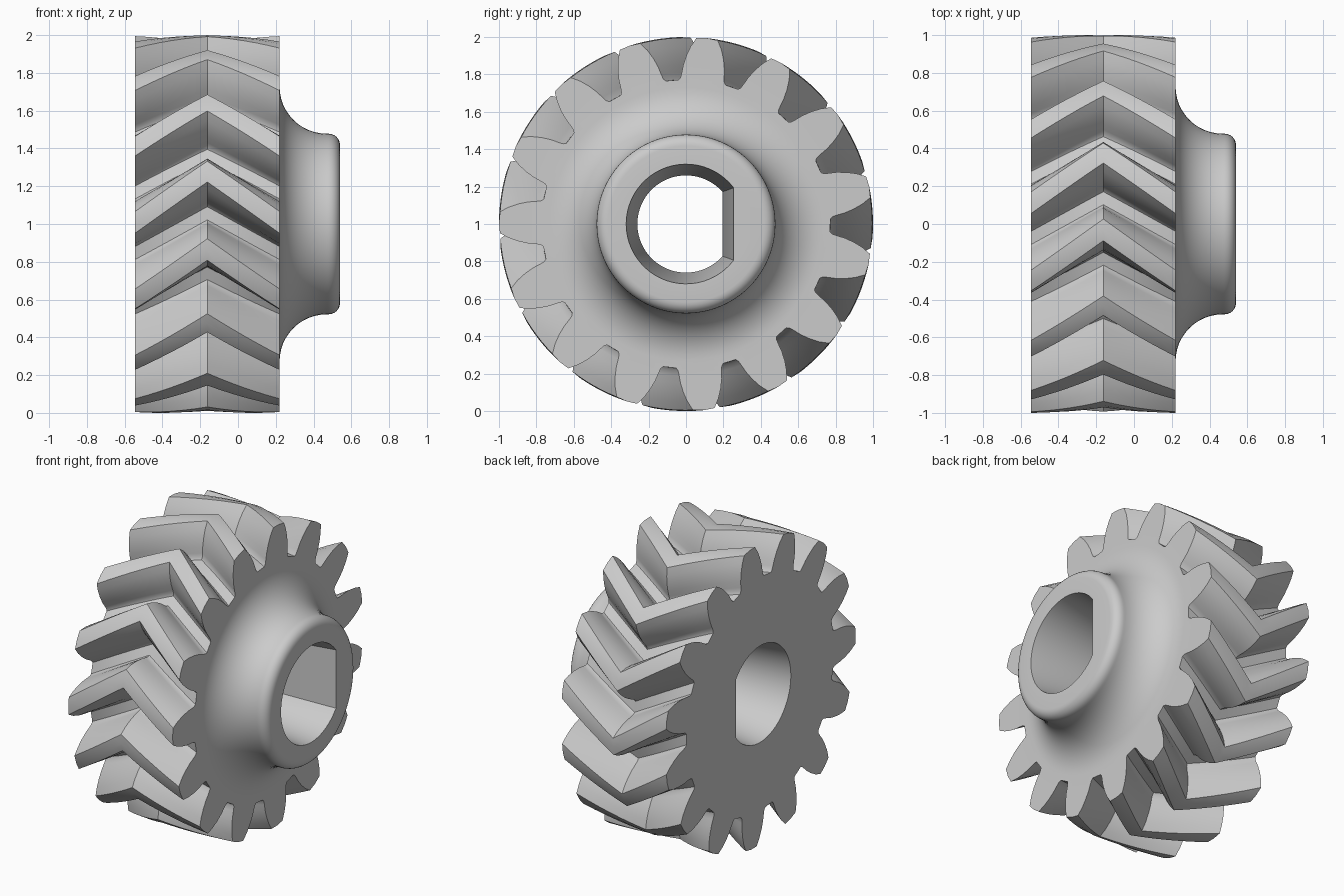
import bpy, bmesh
from math import sin, cos, acos, pi, radians

cube = bpy.data.objects.get("Cube")
if cube:
    bpy.data.objects.remove(cube)

TEETH = 15
PHASE = 11.5              # angle of the first tooth on the end faces, degrees
TWIST = 15.7              # how far the chevron peak leads the end faces
X_BACK, X_FRONT, X_HUB = -0.545, 0.22, 0.54
X_MID = (X_BACK + X_FRONT) / 2
AXIS_Z = 1.0

bm = bmesh.new()


def ring(points):
    return [bm.verts.new(p) for p in points]


def polar(x, radius, angle):
    return (x, radius * cos(angle), AXIS_Z + radius * sin(angle))


def loft(rings):
    for a, b in zip(rings, rings[1:]):
        n = len(a)
        for i in range(n):
            j = (i + 1) % n
            bm.faces.new((a[i], a[j], b[j], b[i]))


def cap(outer, inner):
    """Fill the flat face between two closed loops."""
    edges = [bm.edges.get((r[i - 1], r[i])) for r in (outer, inner) for i in range(len(r))]
    bmesh.ops.triangle_fill(bm, use_beauty=True, use_dissolve=False, edges=edges)


# Tooth outline: (half angle in degrees, radius) from root to tip
flank = [(9.4, 0.772), (8.6, 0.785), (8.1, 0.81), (7.5, 0.85),
         (6.4, 0.90), (5.0, 0.95), (3.3, 0.996)]
tooth = [(-a, r) for a, r in flank] + [(0, 1.0)] + [(a, r) for a, r in reversed(flank)]


def tooth_ring(x):
    lead = TWIST * (1 - abs(x - X_MID) / (X_FRONT - X_MID))
    return ring(polar(x, r, radians(PHASE - lead + k * 360 / TEETH + a))
                for k in range(TEETH) for a, r in tooth)


# Herringbone rim
STEPS = 12
rim = [tooth_ring(X_BACK + (X_FRONT - X_BACK) * i / STEPS) for i in range(STEPS + 1)]
loft(rim)

# Hub: concave sweep up from the face, then a rounded outer edge
SWEEP, ROUND, HUB_R = 0.25, 0.06, 0.478
profile = []
for i in range(13):
    t = pi / 2 * i / 12
    profile.append((X_FRONT + SWEEP * (1 - cos(t)), HUB_R + SWEEP * (1 - sin(t))))
for i in range(7):
    t = pi / 2 * i / 6
    profile.append((X_HUB - ROUND * (1 - sin(t)), HUB_R - ROUND * (1 - cos(t))))
SIDES = 96
hub = [ring(polar(x, r, 2 * pi * i / SIDES) for i in range(SIDES)) for x, r in profile]
loft(hub)


# D-shaped bore, narrowest at its waist
def bore_ring(x, radius, flat):
    start = acos(flat / radius)
    return ring(polar(x, radius, start + (2 * pi - 2 * start) * i / 48) for i in range(49))


bore = [bore_ring(X_BACK, 0.32, 0.255),
        bore_ring((X_BACK + X_HUB) / 2, 0.26, 0.195),
        bore_ring(X_HUB, 0.32, 0.255)]
loft(bore)

# Flat end faces
cap(rim[0], bore[0])
cap(rim[-1], hub[0])
cap(hub[-1], bore[-1])
bmesh.ops.recalc_face_normals(bm, faces=bm.faces)

mesh = bpy.data.meshes.new("herringbone_gear")
bm.to_mesh(mesh)
bm.free()
gear = bpy.data.objects.new("herringbone_gear", mesh)
bpy.context.collection.objects.link(gear)

# Plain grey finish
grey = bpy.data.materials.new("plain_grey")
grey.use_nodes = True
colour = (0.6, 0.6, 0.6, 1)
grey.diffuse_color = colour
grey.node_tree.nodes["Principled BSDF"].inputs["Base Color"].default_value = colour
mesh.materials.append(grey)

bpy.ops.object.select_all(action="DESELECT")
gear.select_set(True)
bpy.context.view_layer.objects.active = gear
bpy.ops.object.shade_smooth_by_angle(angle=radians(35))
